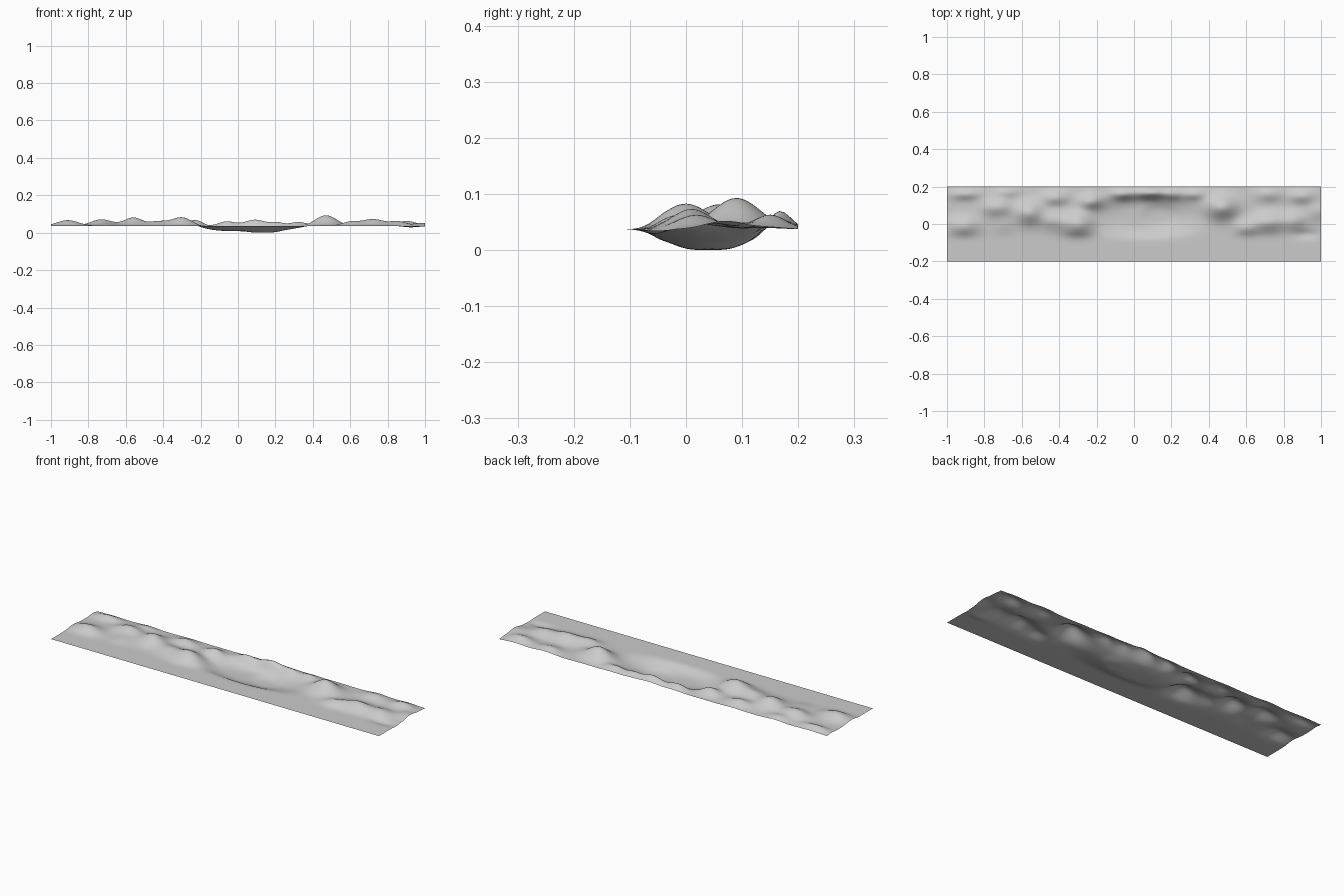
import bpy, bmesh
from math import exp

# Terrain features: x, y, height, x radius, y radius
BUMPS = [
    (-0.91, -0.01, 0.030, 0.08, 0.05),
    (-0.73, 0.09, 0.034, 0.08, 0.05),
    (-0.56, 0.06, 0.044, 0.07, 0.06),
    (-0.43, 0.02, 0.022, 0.07, 0.05),
    (-0.30, 0.00, 0.046, 0.08, 0.06),
    (-0.23, 0.12, 0.032, 0.06, 0.04),
    (-0.42, 0.14, 0.025, 0.07, 0.04),
    (-0.90, 0.16, 0.020, 0.08, 0.03),
    (-0.68, 0.17, 0.015, 0.06, 0.03),
    (-0.06, 0.16, 0.026, 0.06, 0.03),
    (0.09, 0.165, 0.036, 0.08, 0.03),
    (0.21, 0.16, 0.018, 0.05, 0.03),
    (0.32, 0.16, 0.020, 0.06, 0.03),
    (0.47, 0.09, 0.056, 0.08, 0.06),
    (0.60, -0.02, 0.020, 0.06, 0.04),
    (0.72, 0.01, 0.036, 0.09, 0.05),
    (0.86, 0.02, 0.022, 0.06, 0.05),
    (0.72, 0.16, 0.020, 0.07, 0.04),
    (0.90, 0.15, 0.026, 0.07, 0.04),
    (0.98, 0.07, 0.015, 0.06, 0.05),
    (-0.70, 0.00, 0.010, 0.06, 0.05),
    (0.92, -0.06, -0.010, 0.07, 0.03),
]
# Flat-bottomed hollows with steeper banks
HOLLOWS = [
    (0.06, 0.04, -0.029, 0.27, 0.105),
    (0.14, 0.04, -0.008, 0.09, 0.06),
]


def height(x, y):
    z = 0.038
    for cx, cy, h, rx, ry in BUMPS:
        z += h * exp(-((x - cx) / rx) ** 2 - ((y - cy) / ry) ** 2)
    for cx, cy, h, rx, ry in HOLLOWS:
        z += h * exp(-(((x - cx) / rx) ** 2 + ((y - cy) / ry) ** 2) ** 2)
    # level shoulder along the front
    t = min(1, max(0, (y + 0.12) / 0.08))
    return max(0, 0.038 + (z - 0.038) * t * t * (3 - 2 * t))


# Terrain strip
bm = bmesh.new()
bmesh.ops.create_grid(bm, x_segments=200, y_segments=48, size=1)
for v in bm.verts:
    v.co.y *= 0.2
    v.co.z = height(v.co.x, v.co.y)
low = min(v.co.z for v in bm.verts)
for v in bm.verts:
    v.co.z -= low
for f in bm.faces:
    f.smooth = True
mesh = bpy.data.meshes.new("terrain_strip")
bm.to_mesh(mesh)
bm.free()
bpy.context.collection.objects.link(bpy.data.objects.new("terrain_strip", mesh))
